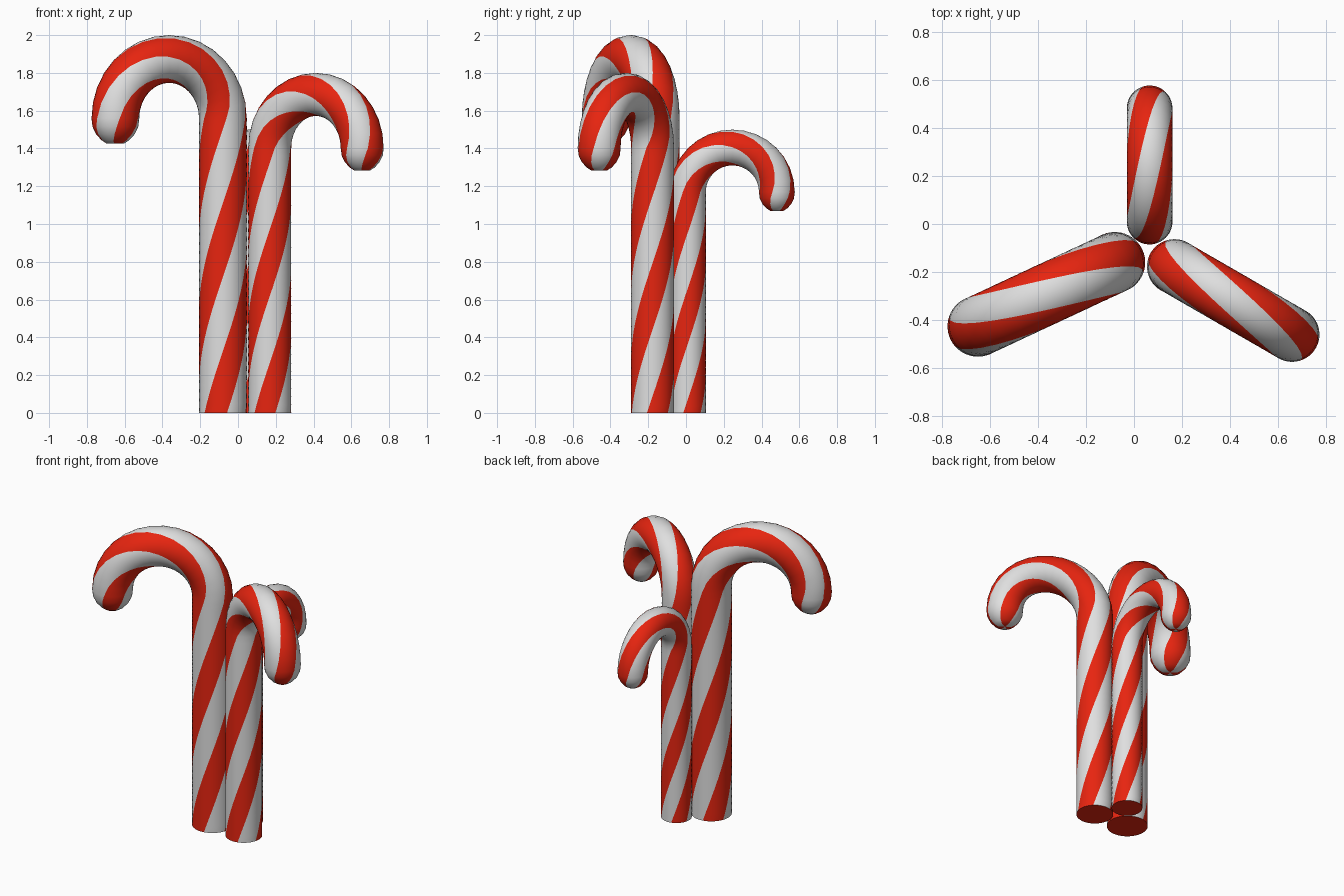
import bpy, bmesh, math
from mathutils import Vector

if "Cube" in bpy.data.objects:
    bpy.data.objects.remove(bpy.data.objects["Cube"])


def material(name, rgb):
    m = bpy.data.materials.new(name)
    m.diffuse_color = (*rgb, 1)
    m.use_nodes = True
    m.node_tree.nodes["Principled BSDF"].inputs["Base Color"].default_value = m.diffuse_color
    return m


RED = material("candy_red", (0.80, 0.018, 0.005))
WHITE = material("candy_white", (0.74, 0.74, 0.74))

# Proportions of a cane of height 1
TUBE, HOOK = 0.0633, 0.157
STEM = 1 - TUBE - HOOK
SIDES, PER_STRIPE = 48, 8          # three red and three white stripes
TWIST = math.radians(306)          # stripe twist per unit of length
START = math.radians(45 - 30)      # first edge of a red stripe at the foot
STEM_STEPS, HOOK_STEPS = 32, 16


def stations():
    """Rings along the cane: path length, centre, inward direction, radius scale."""
    out = []
    for i in range(STEM_STEPS):
        z = STEM * i / STEM_STEPS
        out.append((z, Vector((0, 0, z)), Vector((1, 0, 0)), 1))
    for i in range(HOOK_STEPS + 1):
        a = math.pi * i / HOOK_STEPS
        centre = Vector((HOOK * (1 - math.cos(a)), 0, STEM + HOOK * math.sin(a)))
        out.append((STEM + HOOK * a, centre, Vector((math.cos(a), 0, -math.sin(a))), 1))
    # rounded tip with a small flat end
    for depth, scale in ((0.022, 0.96), (0.042, 0.81), (0.058, 0.58), (0.067, 0.36)):
        out.append((STEM + HOOK * math.pi + depth,
                    Vector((2 * HOOK, 0, STEM - depth)), Vector((-1, 0, 0)), scale))
    return out


def cane(name, x, y, height, heading):
    bm = bmesh.new()
    side = Vector((0, 1, 0))
    rings = []
    for s, centre, inward, scale in stations():
        ring = []
        for k in range(SIDES):
            a = START + TWIST * s + 2 * math.pi * k / SIDES
            ring.append(bm.verts.new(
                centre + (inward * math.cos(a) + side * math.sin(a)) * TUBE * scale))
        rings.append(ring)
    # twisted tube, striped by column
    for lo, hi in zip(rings, rings[1:]):
        for k in range(SIDES):
            n = (k + 1) % SIDES
            f = bm.faces.new((lo[k], lo[n], hi[n], hi[k]))
            f.material_index = (k // PER_STRIPE) % 2
    # red foot and striped tip
    bm.faces.new(rings[0][::-1]).material_index = 0
    end = bm.verts.new((2 * HOOK, 0, STEM - 0.067))
    for k in range(SIDES):
        f = bm.faces.new((rings[-1][k], rings[-1][(k + 1) % SIDES], end))
        f.material_index = (k // PER_STRIPE) % 2
    bmesh.ops.recalc_face_normals(bm, faces=bm.faces)
    mesh = bpy.data.meshes.new(name)
    bm.to_mesh(mesh)
    bm.free()
    mesh.materials.append(RED)
    mesh.materials.append(WHITE)
    ob = bpy.data.objects.new(name, mesh)
    bpy.context.collection.objects.link(ob)
    ob.location = (x, y, 0)
    ob.scale = (height,) * 3
    ob.rotation_euler.z = math.radians(heading)
    bpy.ops.object.select_all(action='DESELECT')
    ob.select_set(True)
    bpy.context.view_layer.objects.active = ob
    bpy.ops.object.shade_smooth_by_angle(angle=math.radians(45))


cane("tall_cane", -0.08, -0.16, 2.0, 205)
cane("middle_cane", 0.168, -0.177, 1.8, -30)
cane("short_cane", 0.065, 0.01, 1.5, 90)
